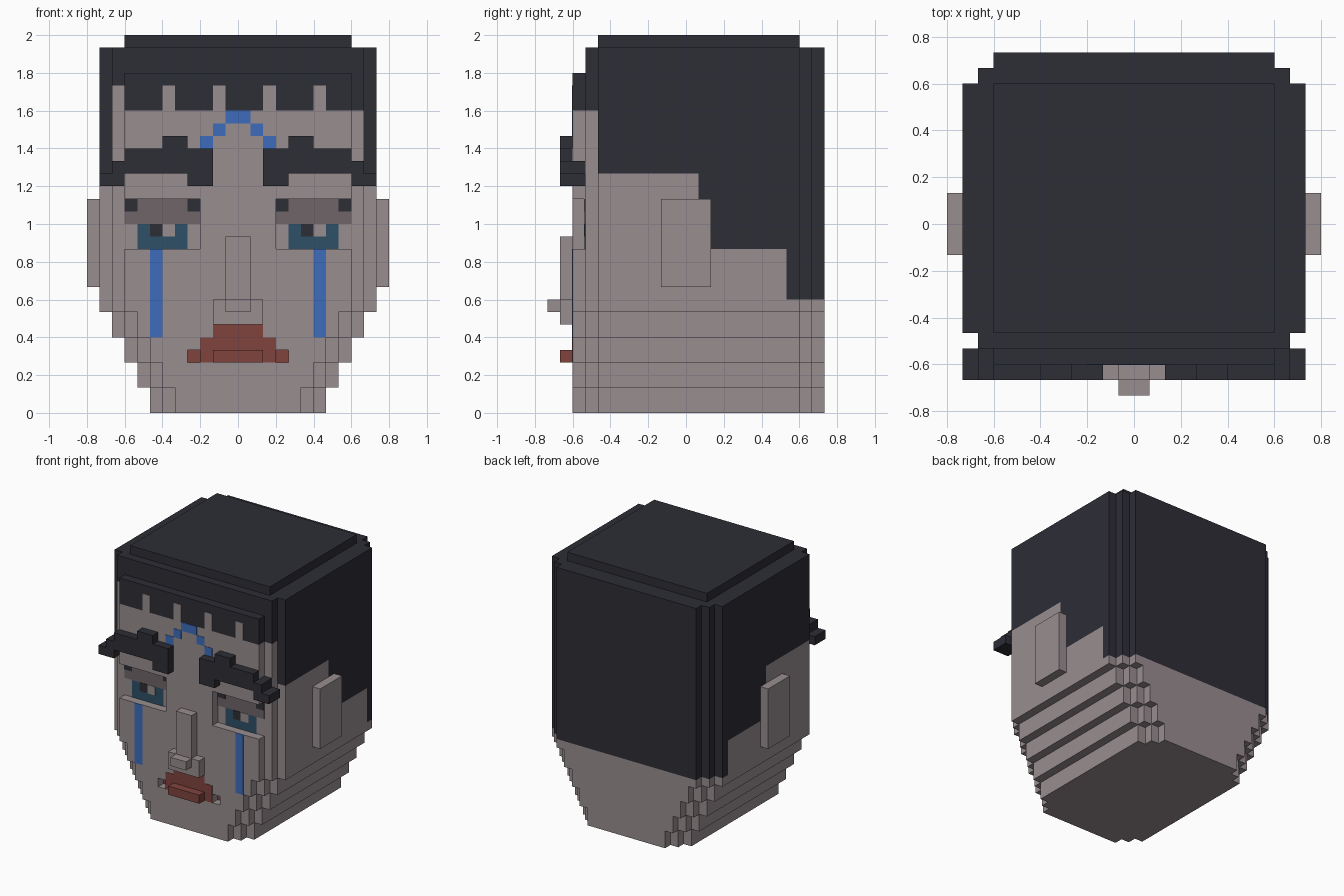
import bpy, bmesh
from mathutils import Vector

U = 1 / 15  # size of one block; all sizes below are in blocks

cube = bpy.data.objects.get("Cube")
if cube:
    bpy.data.objects.remove(cube, do_unlink=True)


def material(name, srgb):
    lin = [((c / 255 + 0.055) / 1.055) ** 2.4 for c in srgb] + [1]
    m = bpy.data.materials.new(name)
    m.use_nodes = True
    m.diffuse_color = lin
    m.node_tree.nodes["Principled BSDF"].inputs["Base Color"].default_value = lin
    return m


SKIN = material("skin", (153, 141, 144))
HAIR = material("dark hair", (45, 45, 54))
BLUE = material("tear blue", (61, 108, 188))
TEAL = material("iris teal", (46, 80, 103))
LID = material("eyelid grey", (110, 101, 104))
RED = material("lip red", (128, 67, 61))


def finish(name, bm, *mats):
    bmesh.ops.recalc_face_normals(bm, faces=bm.faces)
    bmesh.ops.scale(bm, vec=(U, U, U), verts=bm.verts)
    me = bpy.data.meshes.new(name)
    bm.to_mesh(me)
    bm.free()
    for m in mats:
        me.materials.append(m)
    ob = bpy.data.objects.new(name, me)
    bpy.context.collection.objects.link(ob)
    return ob


def box(name, mat, x0, x1, y0, y1, z0, z1):
    bm = bmesh.new()
    bmesh.ops.create_cube(bm, size=1)
    for v in bm.verts:
        v.co = Vector((x1 if v.co.x > 0 else x0, y1 if v.co.y > 0 else y0,
                       z1 if v.co.z > 0 else z0))
    return finish(name, bm, mat)


def pair(name, mat, x0, x1, *rest):
    box("left_" + name, mat, x0, x1, *rest)
    box("right_" + name, mat, -x1, -x0, *rest)


def plate(name, mat, x0, x1, z0, z1, y=-9, lift=0.05):
    box(name, mat, x0, x1, y - lift, y, z0, z1)


def plate_pair(name, mat, x0, x1, z0, z1, **kw):
    plate("left_" + name, mat, x0, x1, z0, z1, **kw)
    plate("right_" + name, mat, -x1, -x0, z0, z1, **kw)


def prism(w, z0, z1):
    """Block-cornered head section of half width w."""
    half = [(w - 1, -8), (w - 1, -7), (w, -7), (w, 9),
            (w - 1, 9), (w - 1, 10), (w - 2, 10), (w - 2, 11)]
    outline = half + [(-x, y) for x, y in reversed(half)]
    bm = bmesh.new()
    face = bm.faces.new([bm.verts.new((x, y, z0)) for x, y in outline])
    ext = bmesh.ops.extrude_face_region(bm, geom=[face])
    for v in ext["geom"]:
        if isinstance(v, bmesh.types.BMVert):
            v.co.z = z1
    return bm


def is_hair(c):
    if c.y < -7.1:
        return c.z > (26 if c.x < 0 else 24)
    return c.z > (19 if c.y < 1 else 17 if c.y < 2 else 13 if c.y < 8 else 9)


# Jaw: stepped tiers with matching chin slabs
for i in range(4):
    w, z = 7 + i, 2 * i
    finish(f"jaw_tier_{i + 1}", prism(w, z, z + 2), SKIN)
    if i != 2:
        box(f"chin_slab_{i + 1}", SKIN, 2 - w, w - 2, -9, -8, z, z + 2)
box("upper_mouth_slab", SKIN, -7, 7, -9, -8, 5, 6)
box("lower_mouth_slab", SKIN, -3, 3, -9, -8, 4, 5)
pair("mouth_side_slab", SKIN, 4, 7, -9, -8, 4, 5)

# Skull: cut along the hairline and coloured by position
bm = prism(11, 8, 29)
cuts = [((0, 0, z), (0, 0, 1)) for z in (9, 13, 17, 19, 24, 26)]
cuts += [((0, y, 0), (0, 1, 0)) for y in (1, 2, 8)] + [((0, 0, 0), (1, 0, 0))]
for co, no in cuts:
    bmesh.ops.bisect_plane(bm, geom=bm.verts[:] + bm.edges[:] + bm.faces[:],
                           plane_co=co, plane_no=no)
for f in bm.faces:
    f.material_index = int(is_hair(f.calc_center_median()))
finish("skull", bm, SKIN, HAIR)
box("crown", HAIR, -9, 9, -7, 9, 29, 30)
pair("ear", SKIN, 11, 12, -2, 2, 10, 17)

# Face slabs around the recessed eyes
box("cheeks", SKIN, -9, 9, -9, -8, 8, 13)
box("nose_root", SKIN, -3, 3, -9, -8, 13, 17)
box("forehead", SKIN, -9, 9, -9, -8, 17, 24)

# Fringe with gaps of skin
box("fringe", HAIR, -9, 9, -9, -8, 24, 27)
for x in range(-6, 7, 4):
    plate(f"fringe_gap_{x}", SKIN, x, x + 1, 24, 26)

# Eyebrows
pair("brow", HAIR, 2, 9, -10, -9, 19, 21)
pair("brow_inner", HAIR, 2, 4, -10, -9, 18, 19)
pair("brow_peak", HAIR, 4, 6, -10, -9, 21, 22)
pair("brow_outer", HAIR, 9, 10, -10, -8, 18, 20)
pair("brow_tip", HAIR, 10, 11, -10, -8, 18, 19)

# Eyes
plate_pair("eyelid", LID, 3, 9, 15, 17, y=-8)
plate_pair("lash_inner", HAIR, 3, 4, 16, 17, y=-8, lift=0.1)
plate_pair("lash_outer", HAIR, 8, 9, 16, 17, y=-8, lift=0.1)
plate_pair("iris", TEAL, 4, 8, 13, 15, y=-8)
for side, x in (("left", 5), ("right", -7)):
    plate(side + "_pupil", HAIR, x, x + 1, 14, 15, y=-8, lift=0.1)
    plate(side + "_glint", SKIN, x + 1, x + 2, 14, 15, y=-8, lift=0.1)

# Painted tears and forehead chevron
plate_pair("tear", BLUE, 6, 7, 6, 13)
plate("chevron_top", BLUE, -1, 1, 23, 24)
plate_pair("chevron_middle", BLUE, 1, 2, 22, 23)
plate_pair("chevron_end", BLUE, 2, 3, 21, 22)

# Nose
box("nose_bridge", SKIN, -1, 1, -10, -9, 9, 14)
box("nostrils", SKIN, -2, 2, -10, -9, 7, 9)
box("nose_tip", SKIN, -1, 1, -11, -10, 8, 9)

# Mouth
plate("upper_lip", RED, -2, 2, 6, 7)
plate("mouth_middle", RED, -3, 3, 5, 6)
plate("mouth_lower", RED, -3, 3, 4, 5)
plate_pair("mouth_corner", RED, 3, 4, 4, 5, y=-8)
box("lower_lip", RED, -2, 2, -10, -9, 4, 5)
